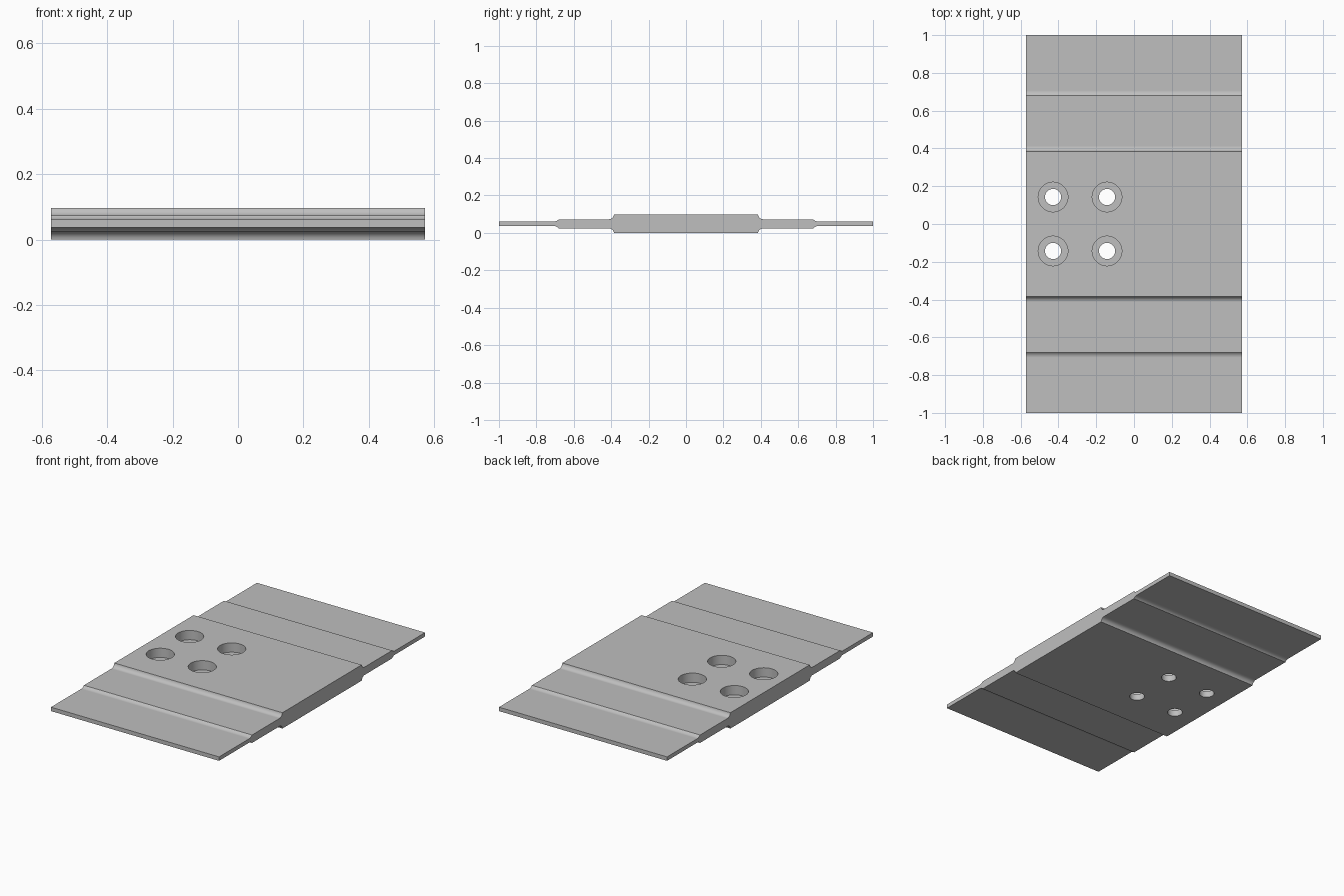
import bpy, bmesh
from math import sqrt, asin, sin, cos, radians
from mathutils import Matrix

cube = bpy.data.objects.get("Cube")
if cube:
    bpy.data.objects.remove(cube, do_unlink=True)

UNIT = 1 / 35
HALF_WIDTH = 20 * UNIT
MID_Z = 1.7 * UNIT
THICK, MEDIUM, THIN = 1.7 * UNIT, 0.85 * UNIT, 0.425 * UNIT   # half thicknesses

grey = bpy.data.materials.new("plain grey")
grey.use_nodes = True
colour = (0.52, 0.52, 0.52, 1)
grey.diffuse_color = colour
grey.node_tree.nodes["Principled BSDF"].inputs["Base Color"].default_value = colour


def make_object(name, bm):
    bmesh.ops.recalc_face_normals(bm, faces=bm.faces[:])
    mesh = bpy.data.meshes.new(name)
    bm.to_mesh(mesh)
    bm.free()
    obj = bpy.data.objects.new(name, mesh)
    bpy.context.collection.objects.link(obj)
    mesh.materials.append(grey)
    return obj


def fillet(y, high, low, radius, steps=8):
    """Concave arc from a sharp upper edge down to a tangent lower surface."""
    drop = high - low
    run = sqrt(2 * radius * drop - drop * drop)
    sweep = asin(run / radius)
    angles = [sweep * (1 - i / steps) for i in range(steps + 1)]
    return [(y + run - radius * sin(a), low + radius * (1 - cos(a))) for a in angles]


# Stepped plate: a quarter profile mirrored both ways and extruded across x
quarter = fillet(0.385, THICK, MEDIUM, UNIT)
quarter += fillet(0.68, MEDIUM, THIN, 0.036)
quarter.append((1, THIN))
upper = [(-y, z) for y, z in reversed(quarter)] + quarter
outline = upper + [(y, -z) for y, z in reversed(upper)]
bm = bmesh.new()
verts = [bm.verts.new((-HALF_WIDTH, y, MID_Z + z)) for y, z in outline]
end = bm.faces.new(verts)
side = bmesh.ops.extrude_face_region(bm, geom=[end], use_keep_orig=True)["geom"]
moved = [g for g in side if isinstance(g, bmesh.types.BMVert)]
bmesh.ops.translate(bm, verts=moved, vec=(2 * HALF_WIDTH, 0, 0))
plate = make_object("stepped_plate", bm)
bpy.context.view_layer.objects.active = plate
plate.select_set(True)


# Four counterbored screw holes
def cut_holes(name, radius, bottom, top):
    bm = bmesh.new()
    for x in (-15 * UNIT, -5 * UNIT):
        for y in (-5 * UNIT, 5 * UNIT):
            bmesh.ops.create_cone(
                bm, cap_ends=True, segments=48, radius1=radius, radius2=radius,
                depth=top - bottom,
                matrix=Matrix.Translation((x, y, (top + bottom) / 2)))
    cutter = make_object(name, bm)
    cutter.hide_render = True
    mod = plate.modifiers.new(name, "BOOLEAN")
    mod.operation = "DIFFERENCE"
    mod.solver = "EXACT"
    mod.object = cutter
    bpy.ops.object.modifier_apply(modifier=mod.name)
    bpy.data.objects.remove(cutter, do_unlink=True)


cut_holes("counterbore_cutter", 2.75 * UNIT, 1.4 * UNIT, 0.2)
cut_holes("bore_cutter", 1.5 * UNIT, -0.1, 0.2)

# Smooth fillets and bores, flat faces kept flat
bpy.ops.object.shade_smooth_by_angle(angle=radians(25))
weighted = plate.modifiers.new("flat face normals", "WEIGHTED_NORMAL")
weighted.keep_sharp = True
